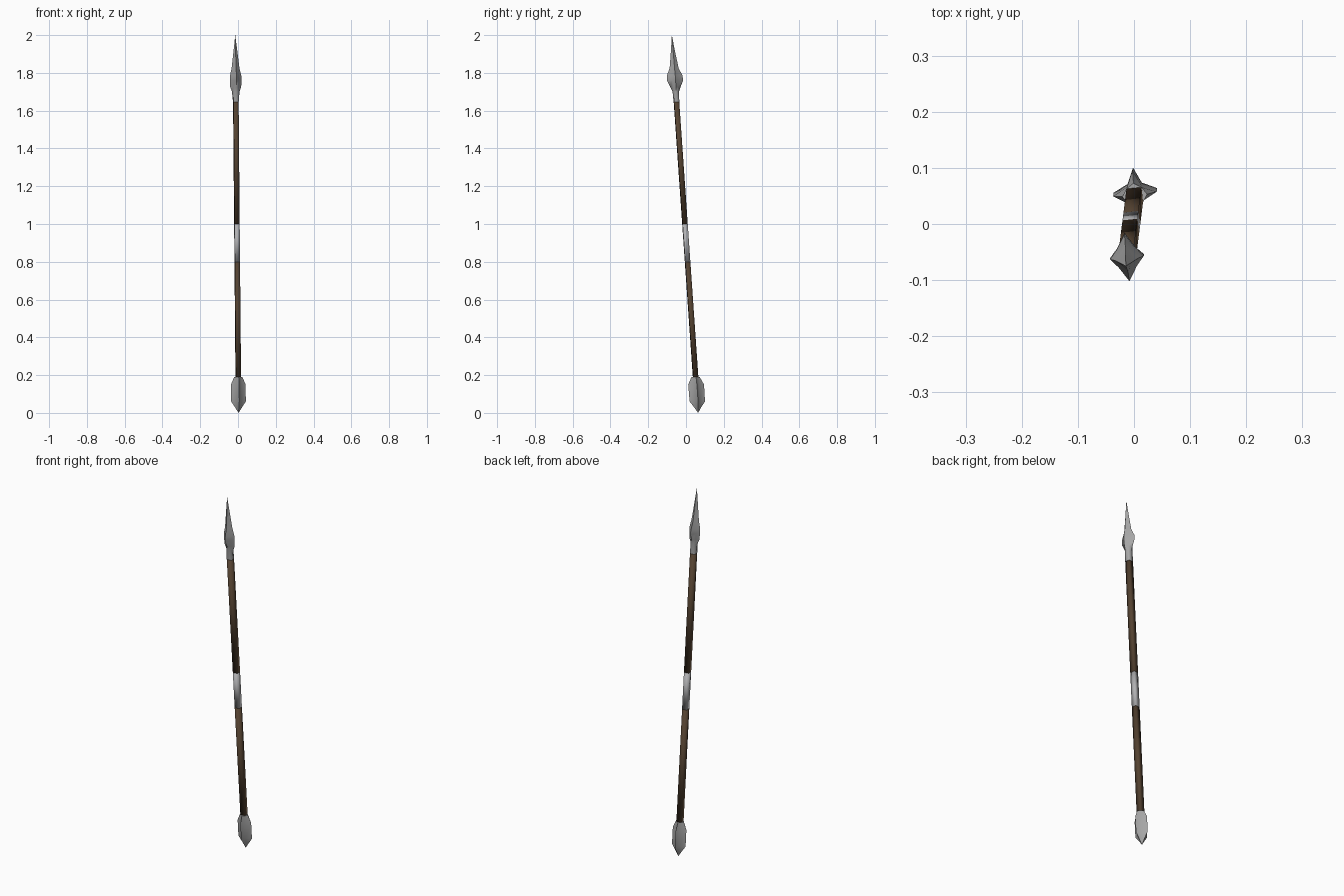
import bpy, bmesh, math
from mathutils import Vector, Matrix

if "Cube" in bpy.data.objects:
    bpy.data.objects.remove(bpy.data.objects["Cube"])

# The spear leans slightly: everything is lofted along this axis
BOTTOM, TIP = Vector((0.003, 0.064, 0.0)), Vector((-0.0145, -0.075, 2.0))
TWIST = math.radians(6)


def material(name, rgb):
    m = bpy.data.materials.new(name)
    m.diffuse_color = (*rgb, 1)
    m.use_nodes = True
    m.node_tree.nodes["Principled BSDF"].inputs["Base Color"].default_value = m.diffuse_color
    return m


wood = material("dark wood", (0.088, 0.054, 0.030))
steel = material("steel", (0.38, 0.38, 0.38))
wrap = material("pale grip", (0.44, 0.44, 0.45))


def loft(name, rings, sides, mat, phase=0.0, smooth=None):
    """rings: (height, x radius, y radius, valley radius or None)"""
    bm = bmesh.new()
    loops = []
    for z, rx, ry, valley in rings:
        base = BOTTOM.lerp(TIP, z / 2)
        if rx == 0:
            loops.append([bm.verts.new(base)])
            continue
        loop = []
        for i in range(sides):
            a = phase + 2 * math.pi * i / sides
            p = Vector((rx * math.cos(a), ry * math.sin(a), 0))
            if valley and i % 2:
                p = Vector((math.cos(a), math.sin(a), 0)) * valley
            loop.append(bm.verts.new(base + Matrix.Rotation(TWIST, 3, 'Z') @ p))
        loops.append(loop)
    for lo, hi in zip(loops, loops[1:]):
        for i in range(sides):
            j = (i + 1) % sides
            if len(lo) == 1:
                bm.faces.new((lo[0], hi[j], hi[i]))
            elif len(hi) == 1:
                bm.faces.new((lo[i], lo[j], hi[0]))
            else:
                bm.faces.new((lo[i], lo[j], hi[j], hi[i]))
    for end in (loops[0], loops[-1]):
        if len(end) > 1:
            bm.faces.new(end)
    bmesh.ops.recalc_face_normals(bm, faces=bm.faces)
    me = bpy.data.meshes.new(name)
    bm.to_mesh(me)
    bm.free()
    me.materials.append(mat)
    ob = bpy.data.objects.new(name, me)
    bpy.context.collection.objects.link(ob)
    if smooth:
        bpy.ops.object.select_all(action='DESELECT')
        ob.select_set(True)
        bpy.context.view_layer.objects.active = ob
        bpy.ops.object.shade_smooth_by_angle(angle=math.radians(smooth))
    return ob


# Square shaft in two wooden lengths with the grip between
R = 0.019
for name, low, high, mat in (("lower_shaft", 0.17, 0.80, wood),
                             ("grip", 0.80, 1.00, wrap),
                             ("upper_shaft", 1.00, 1.65, wood)):
    loft(name, [(low, R, R, None), (high, R, R, None)], 4, mat,
         phase=math.pi / 4, smooth=95)

# Spear head: square socket swelling into a four-edged blade
loft("spear_head", [
    (1.645, 0.014, 0.014, 0.0195),
    (1.70, 0.020, 0.017, 0.018),
    (1.725, 0.029, 0.027, 0.018),
    (1.76, 0.031, 0.043, 0.023),
    (1.785, 0.030, 0.042, 0.023),
    (1.825, 0.021, 0.024, 0.015),
    (1.90, 0.012, 0.013, 0.009),
    (2.00, 0, 0, None)], 8, steel, smooth=75)

# Butt spike: four flanges around a core, closing to a point
loft("butt_spike", [
    (0.00, 0, 0, None),
    (0.03, 0.019, 0.019, 0.012),
    (0.06, 0.039, 0.041, 0.018),
    (0.15, 0.039, 0.042, 0.019),
    (0.19, 0.022, 0.022, 0.019)], 8, steel, smooth=75)
